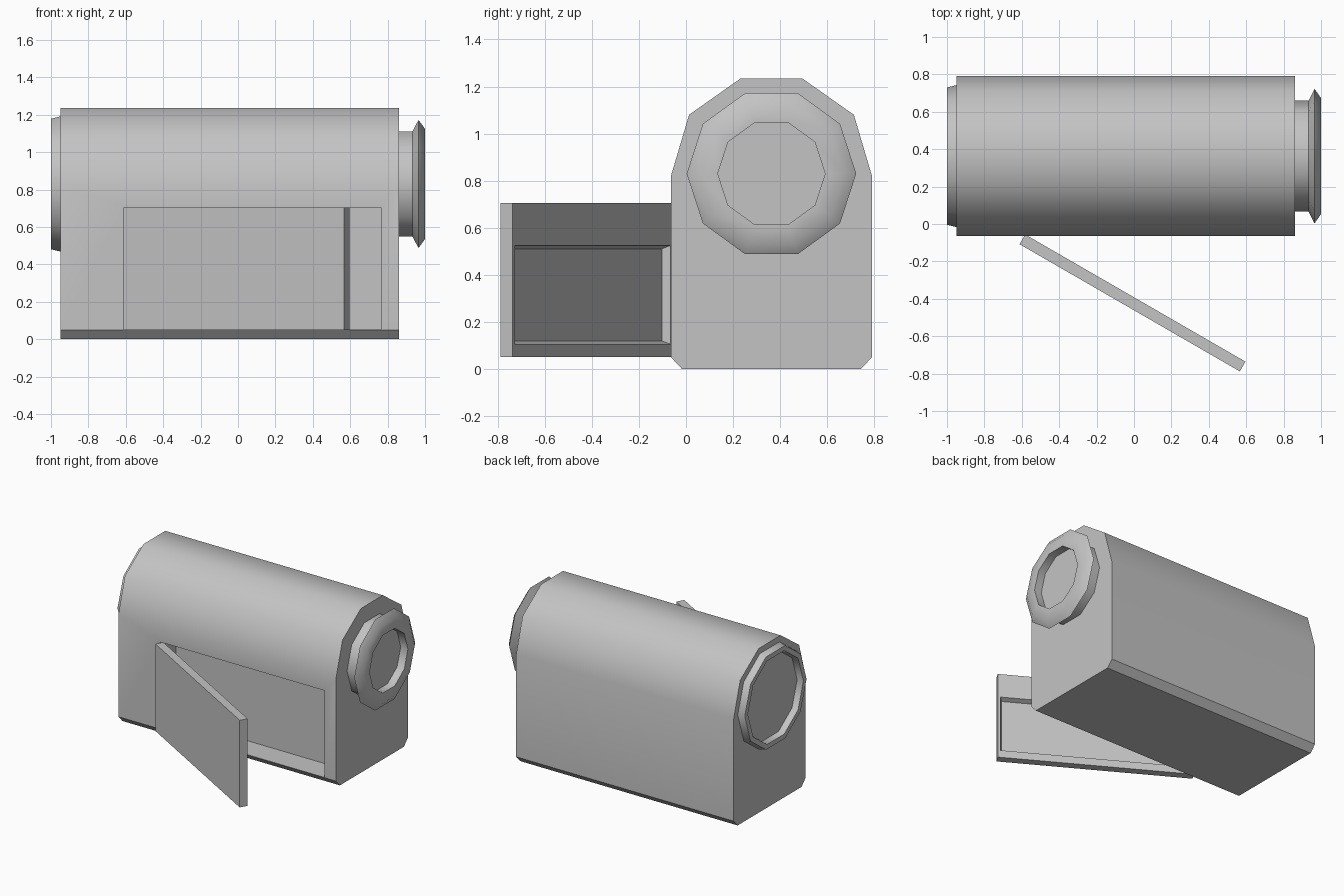
import bpy, bmesh, math
from mathutils import Matrix, Vector

cube = bpy.data.objects.get("Cube")
if cube:
    bpy.data.objects.remove(cube, do_unlink=True)

GREY = (0.55, 0.55, 0.55, 1)
grey = bpy.data.materials.new("plain_grey")
grey.use_nodes = True
grey.diffuse_color = GREY
grey.node_tree.nodes["Principled BSDF"].inputs["Base Color"].default_value = GREY

AXIS_Y, AXIS_Z = 0.363, 0.83


def make_object(name, bm):
    bmesh.ops.recalc_face_normals(bm, faces=bm.faces)
    mesh = bpy.data.meshes.new(name)
    bm.to_mesh(mesh)
    bm.free()
    mesh.materials.append(grey)
    obj = bpy.data.objects.new(name, mesh)
    bpy.context.collection.objects.link(obj)
    return obj


def activate(obj):
    bpy.ops.object.select_all(action='DESELECT')
    obj.select_set(True)
    bpy.context.view_layer.objects.active = obj


def smooth(obj, degrees=41):
    activate(obj)
    bpy.ops.object.shade_smooth_by_angle(angle=math.radians(degrees))


def box(bm, low, high):
    low, high = Vector(low), Vector(high)
    matrix = Matrix.Translation((low + high) / 2) @ Matrix.Diagonal((high - low).to_4d())
    return bmesh.ops.create_cube(bm, size=1, matrix=matrix)


def lathe(name, profile, sides=10):
    """Turn (x, radius) points around the barrel axis and cap both ends."""
    bm = bmesh.new()
    rings = []
    for x, r in profile:
        angles = [math.tau * i / sides for i in range(sides)]
        rings.append([bm.verts.new((x, AXIS_Y + r * math.cos(a), AXIS_Z + r * math.sin(a)))
                      for a in angles])
    for a, b in zip(rings, rings[1:]):
        for i in range(sides):
            j = (i + 1) % sides
            bm.faces.new((a[i], a[j], b[j], b[i]))
    bm.faces.new(rings[0])
    bm.faces.new(rings[-1])
    obj = make_object(name, bm)
    smooth(obj)
    return obj


# Body: half section mirrored across the axis, extruded along x
half = [(0.38, 0), (0.427, 0.05), (0.427, 0.82), (0.35, 1.08), (0.13, 1.235)]
section = [(AXIS_Y + y, z) for y, z in half] + [(AXIS_Y - y, z) for y, z in reversed(half)]
bm = bmesh.new()
end = bm.faces.new([bm.verts.new((-0.95, y, z)) for y, z in section])
extruded = bmesh.ops.extrude_face_region(bm, geom=[end])["geom"]
bmesh.ops.translate(bm, vec=(1.81, 0, 0),
                    verts=[v for v in extruded if isinstance(v, bmesh.types.BMVert)])
body = make_object("body", bm)

# Compartment cut into the front of the body
bm = bmesh.new()
box(bm, (-0.6, -0.3, 0.052), (0.765, 0.12, 0.705))
cutter = make_object("compartment_cutter", bm)
cutter.hide_render = True
cut = body.modifiers.new("compartment", 'BOOLEAN')
cut.operation = 'DIFFERENCE'
cut.solver = 'EXACT'
cut.object = cutter
activate(body)
bpy.ops.object.modifier_apply(modifier=cut.name)
bpy.data.objects.remove(cutter, do_unlink=True)
smooth(body)

# Lens with flared rim, and rear ring with a shallow recess
lathe("lens", [(0.85, 0.296), (0.933, 0.296), (0.965, 0.36), (1.0, 0.31),
               (1.0, 0.228), (0.94, 0.228)])
lathe("rear_ring", [(-0.94, 0.382), (-1.0, 0.367), (-1.0, 0.33), (-0.955, 0.32)])

# Open side door, hinged at its left end, with a tapered tray inside
LENGTH, THICK = 1.36, 0.06
bm = bmesh.new()
box(bm, (0, -THICK, 0.05), (LENGTH, 0, 0.705))
inner = max(bm.faces, key=lambda f: f.calc_center_median().y)
bmesh.ops.inset_individual(bm, faces=[inner], thickness=0.025)
for v in inner.verts:
    v.co.z = 0.105 if v.co.z < 0.4 else 0.525
bmesh.ops.inset_individual(bm, faces=[inner], thickness=0.02)
for v in inner.verts:
    v.co.y -= 0.035
door = make_object("side_door", bm)
door.matrix_world = (Matrix.Translation((-0.582, -0.056, 0))
                     @ Matrix.Rotation(math.radians(-30), 4, 'Z'))
